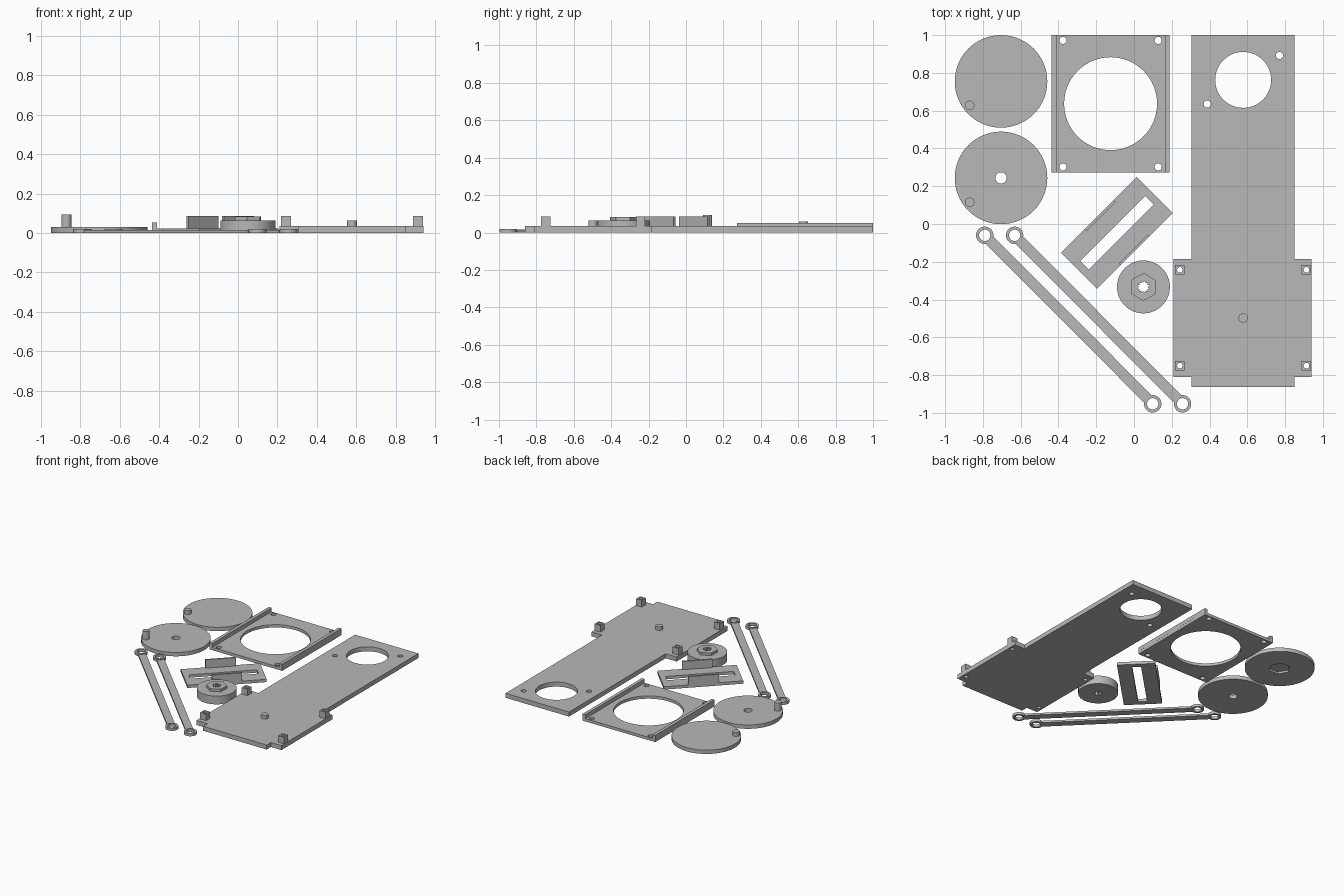
import bpy, bmesh, math
from mathutils import Vector

if "Cube" in bpy.data.objects:
    bpy.data.objects.remove(bpy.data.objects["Cube"])

grey = bpy.data.materials.new("plain_grey")
grey.diffuse_color = (0.48, 0.48, 0.48, 1)
grey.use_nodes = True
grey.node_tree.nodes["Principled BSDF"].inputs["Base Color"].default_value = grey.diffuse_color


def ring(cx, cy, r, n=64, start=0.0):
    return [(cx + r * math.cos(start + math.tau * i / n),
             cy + r * math.sin(start + math.tau * i / n)) for i in range(n)]


def rect(cx, cy, w, h, angle=0.0):
    c, s = math.cos(angle), math.sin(angle)
    return [(cx + x * c - y * s, cy + x * s + y * c)
            for x, y in ((-w/2, -h/2), (w/2, -h/2), (w/2, h/2), (-w/2, h/2))]


def slab(name, loops, z0, z1):
    """Extrude an outline (first loop) with holes (other loops) from z0 to z1."""
    cu = bpy.data.curves.new(name, 'CURVE')
    cu.dimensions = '2D'
    cu.fill_mode = 'BOTH'
    cu.extrude = (z1 - z0) / 2
    for loop in loops:
        sp = cu.splines.new('POLY')
        sp.points.add(len(loop) - 1)
        for p, (x, y) in zip(sp.points, loop):
            p.co = (x, y, 0, 1)
        sp.use_cyclic_u = True
    tmp = bpy.data.objects.new(name + "_outline", cu)
    bpy.context.collection.objects.link(tmp)
    bpy.context.view_layer.update()
    deps = bpy.context.evaluated_depsgraph_get()
    me = bpy.data.meshes.new_from_object(tmp.evaluated_get(deps))
    bpy.data.objects.remove(tmp)
    bm = bmesh.new()
    bm.from_mesh(me)
    bmesh.ops.remove_doubles(bm, verts=bm.verts, dist=1e-5)
    bmesh.ops.translate(bm, verts=bm.verts, vec=Vector((0, 0, (z0 + z1) / 2)))
    bmesh.ops.recalc_face_normals(bm, faces=bm.faces)
    bm.to_mesh(me)
    bm.free()
    me.materials.clear()
    me.materials.append(grey)
    ob = bpy.data.objects.new(name, me)
    bpy.context.collection.objects.link(ob)
    bpy.ops.object.select_all(action='DESELECT')
    ob.select_set(True)
    bpy.context.view_layer.objects.active = ob
    bpy.ops.object.shade_smooth_by_angle(angle=math.radians(30))
    return ob


# Long base plate with side wings, motor opening and standoffs
posts = [(x, y) for x in (0.243, 0.913) for y in (-0.243, -0.75)]
outline = [(0.305, -0.862), (0.85, -0.862), (0.85, -0.81), (0.94, -0.81),
           (0.94, -0.185), (0.85, -0.185), (0.85, 1.0), (0.305, 1.0),
           (0.305, -0.185), (0.21, -0.185), (0.21, -0.81), (0.305, -0.81)]
slab("base_plate",
     [outline, ring(0.578, 0.763, 0.148), ring(0.77, 0.892, 0.019, 24),
      ring(0.388, 0.635, 0.019, 24)] + [ring(x, y, 0.015, 24) for x, y in posts],
     0, 0.035)
for x, y in posts:
    slab("standoff", [rect(x, y, 0.05, 0.05), ring(x, y, 0.015, 24)], 0.035, 0.086)
slab("base_pin", [ring(0.578, -0.497, 0.025, 32)], 0.035, 0.063)

# Square frame with round opening, corner holes and side rails
slab("frame",
     [rect(-0.124, 0.637, 0.624, 0.727), ring(-0.124, 0.637, 0.246)] +
     [ring(x, y, 0.019, 24) for x in (-0.376, 0.128) for y in (0.972, 0.302)],
     0, 0.022)
for x in (-0.424, 0.176):
    slab("frame_rail", [rect(x, 0.637, 0.025, 0.727)], 0.022, 0.052)

# Crank discs: one with a hex pocket underneath, one with a centre hole
slab("pocket_disc_lower", [ring(-0.704, 0.755, 0.245), ring(-0.704, 0.755, 0.075, 6)], 0, 0.016)
slab("pocket_disc_upper", [ring(-0.704, 0.755, 0.245)], 0.016, 0.03)
slab("short_crank_pin", [ring(-0.87, 0.628, 0.025, 32)], 0.03, 0.06)
slab("holed_disc", [ring(-0.704, 0.244, 0.245), ring(-0.704, 0.244, 0.03, 32)], 0, 0.03)
slab("tall_crank_pin", [ring(-0.87, 0.115, 0.025, 32)], 0.03, 0.093)

# Two link arms: rings joined by a straight bar
for x in (-0.79, -0.632):
    a, b = Vector((x, -0.06)), Vector((x + 0.889, -0.952))
    d = b - a
    for p in (a, b):
        slab("arm_eye", [ring(p.x, p.y, 0.046, 40), ring(p.x, p.y, 0.03, 40)], 0, 0.02)
    m = (a + b) / 2
    slab("arm_bar", [rect(m.x, m.y, d.length - 0.08, 0.056, math.atan2(d.y, d.x))], 0, 0.015)

# Slotted slider with two thin upright walls, turned 45 degrees
q = math.pi / 4
sx, sy = -0.09, -0.047
slab("slider", [rect(sx, sy, 0.567, 0.27, q), rect(sx, sy, 0.487, 0.064, q)], 0, 0.022)
for s in (-1, 1):
    o = s * 0.128 * math.sqrt(0.5)
    slab("slider_wall", [rect(sx - o, sy + o, 0.217, 0.014, q)], 0.022, 0.086)

# Round hub with hex boss and splined bore
kx, ky = 0.05, -0.333
bore = []
for i in range(24):
    r = 0.033 if i % 2 else 0.023
    t = math.tau * i / 24
    bore.append((kx + r * math.cos(t), ky + r * math.sin(t)))
slab("hub", [ring(kx, ky, 0.14), bore], 0, 0.064)
slab("hub_hex_boss", [ring(kx, ky, 0.074, 6, math.radians(27)), bore], 0.064, 0.084)
